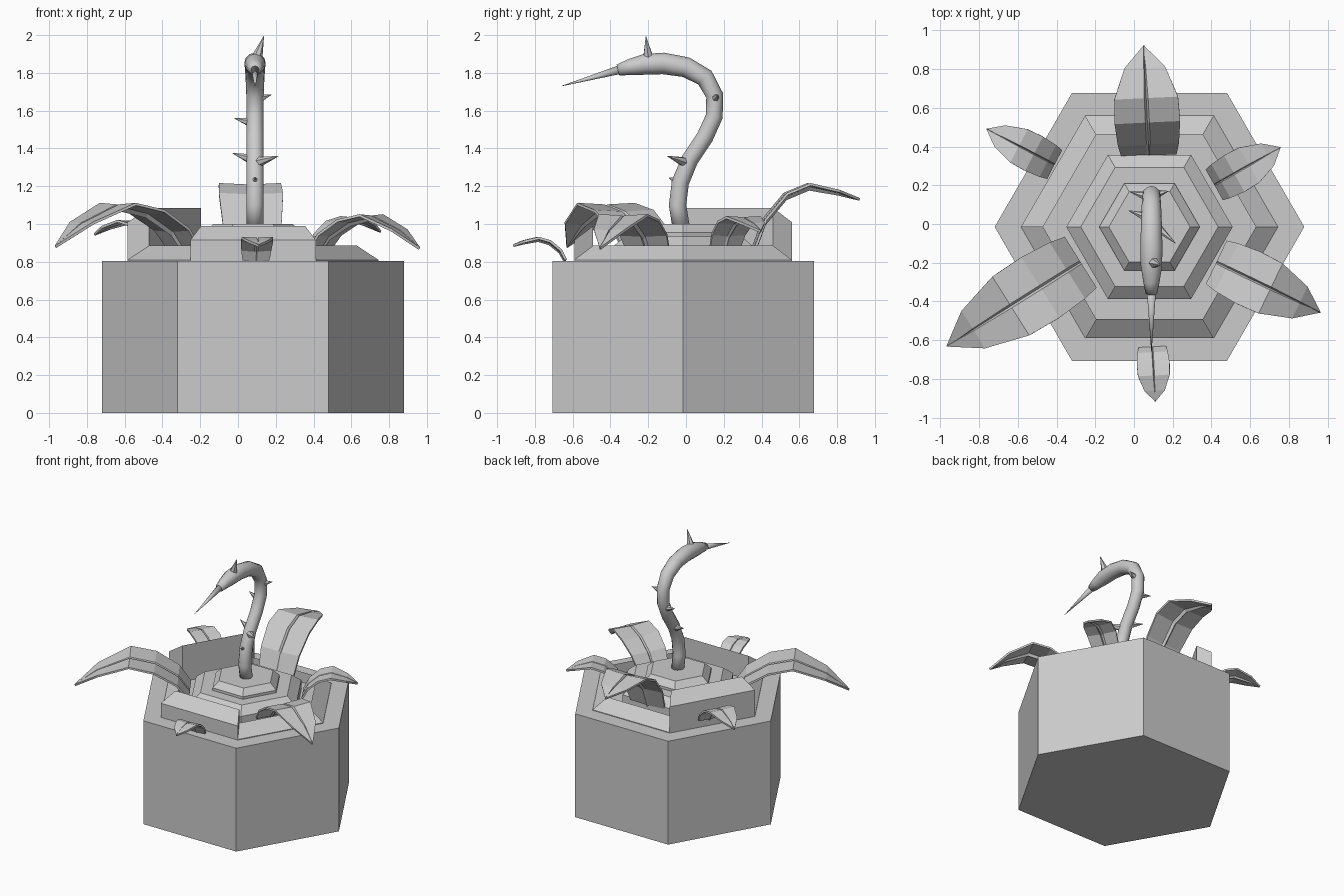
import bpy, bmesh, math
from mathutils import Vector

if "Cube" in bpy.data.objects:
    bpy.data.objects.remove(bpy.data.objects["Cube"])

CX, CY = 0.08, -0.015


def loft(name, rings, closed=True, smooth=False):
    """Skin a list of equal-length point rings; closed rings get end caps."""
    bm = bmesh.new()
    vs = [[bm.verts.new(p) for p in r] for r in rings]
    n = len(rings[0])
    for a, b in zip(vs, vs[1:]):
        for i in range(n if closed else n - 1):
            j = (i + 1) % n
            bm.faces.new((a[i], a[j], b[j], b[i]))
    if closed:
        bm.faces.new(vs[0])
        bm.faces.new(vs[-1])
    bmesh.ops.remove_doubles(bm, verts=bm.verts, dist=1e-5)
    bmesh.ops.recalc_face_normals(bm, faces=bm.faces)
    me = bpy.data.meshes.new(name)
    bm.to_mesh(me)
    bm.free()
    ob = bpy.data.objects.new(name, me)
    bpy.context.collection.objects.link(ob)
    for p in me.polygons:
        p.use_smooth = smooth
    return ob


def corner(r, k, z):
    a = math.radians(60 * k)
    return (CX + r * math.cos(a), CY + r * math.sin(a), z)


def hex_stack(name, profile):
    return loft(name, [[corner(r, k, z) for k in range(6)] for r, z in profile])


def tube(name, path, radii, sides=12):
    """Round tube along a path, used for stem, beak and thorns."""
    path = [Vector(p) for p in path]
    rings = []
    for i, p in enumerate(path):
        t = (path[min(i + 1, len(path) - 1)] - path[max(i - 1, 0)]).normalized()
        u = (Vector((1, 0, 0)) - t * t.x)
        if u.length < 0.3:
            u = Vector((0, 1, 0)) - t * t.y
        u.normalize()
        w = t.cross(u)
        rings.append([p + radii[i] * (u * math.cos(a) + w * math.sin(a))
                      for a in (2 * math.pi * k / sides for k in range(sides))])
    return loft(name, rings, smooth=sides > 6)


# Hexagonal pot and the stepped mound on it
hex_stack("pot", [(0.8, 0), (0.8, 0.805)])
hex_stack("middle_step", [(0.43, 0.80), (0.43, 0.88), (0.355, 0.935)])
hex_stack("top_step", [(0.26, 0.90), (0.26, 0.955), (0.21, 1.0)])

# Six bevelled rim segments of differing height
for k, h in enumerate([0.81, 0.81, 1.01, 0.81, 0.915, 0.81]):
    prof = [(0.664, 0.80), (0.664, h), (0.55, h + 0.075), (0.55, 0.80)]
    loft(f"rim_segment_{k + 1}", [[corner(r, k + e, z) for r, z in prof] for e in (0, 1)])

# Curved stem thickening to a head
yzr = [(-0.025, 0.98, .046), (-0.045, 1.1, .046), (-0.03, 1.22, .046), (0.02, 1.34, .045),
       (0.10, 1.46, .045), (0.15, 1.57, .045), (0.152, 1.68, .046), (0.10, 1.775, .05),
       (0.0, 1.83, .054), (-0.12, 1.85, .057), (-0.22, 1.845, .055), (-0.30, 1.83, .042),
       (-0.36, 1.815, .03)]
tube("stem", [(0.09, y, z) for y, z, r in yzr], [r for y, z, r in yzr])
tube("beak", [(0.09, -0.34, 1.82), (0.09, -0.66, 1.73)], [0.024, 0.001])

# Thorns: base, tip
thorns = [((.10, -.20, 1.88), (.137, -.212, 1.995)), ((.10, .15, 1.66), (.178, .17, 1.685)),
          ((.08, .14, 1.535), (-.02, .165, 1.56)), ((.08, .03, 1.34), (-.03, .07, 1.375)),
          ((.10, .0, 1.325), (.215, -.10, 1.36)), ((.09, -.04, 1.22), (.09, -.09, 1.245))]
for i, (a, b) in enumerate(thorns):
    tube(f"thorn_{i + 1}", [a, b], [0.03, 0.001], 6)


# Arched leaves with a creased midrib
def leaf(name, base, tip, z0, peak, z1, hw):
    base, tip = Vector((*base, 0)), Vector((*tip, 0))
    d = (tip - base).normalized()
    side = Vector((-d.y, d.x, 0))
    rows = []
    for t, up, down, w in [(0, 0, 0, .84), (.1, .45, 0, .93), (.3, .85, 0, 1), (.52, 1, 0, .97),
                           (.8, 1, .45, .62), (1, 1, 1, 0.01)]:
        z = z0 + (peak - z0) * up - (peak - z1) * down
        c = base.lerp(tip, t)
        rows.append([c + side * hw * w * s + Vector((0, 0, z - g * hw * w))
                     for s, g in [(-1, 0), (-.08, .04), (0, .16), (.08, .04), (1, 0)]])
    ob = loft(name, rows, closed=False)
    m = ob.modifiers.new("thickness", 'SOLIDIFY')
    m.thickness = 0.014
    m.offset = 0


leaf("leaf_back", (.077, .36), (.05, .92), .87, 1.21, 1.13, .17)
leaf("leaf_front_left", (-.28, -.2), (-.965, -.63), .86, 1.105, .88, .185)
leaf("leaf_front_right", (.43, -.2), (.96, -.455), .86, 1.045, .87, .148)
leaf("leaf_back_right", (.42, .205), (.755, .395), .87, 1.035, .96, .108)
leaf("leaf_back_left", (-.415, .31), (-.76, .49), .87, 1.015, .945, .1)
leaf("leaf_front", (.095, -.64), (.11, -.915), .81, .925, .885, .085)
